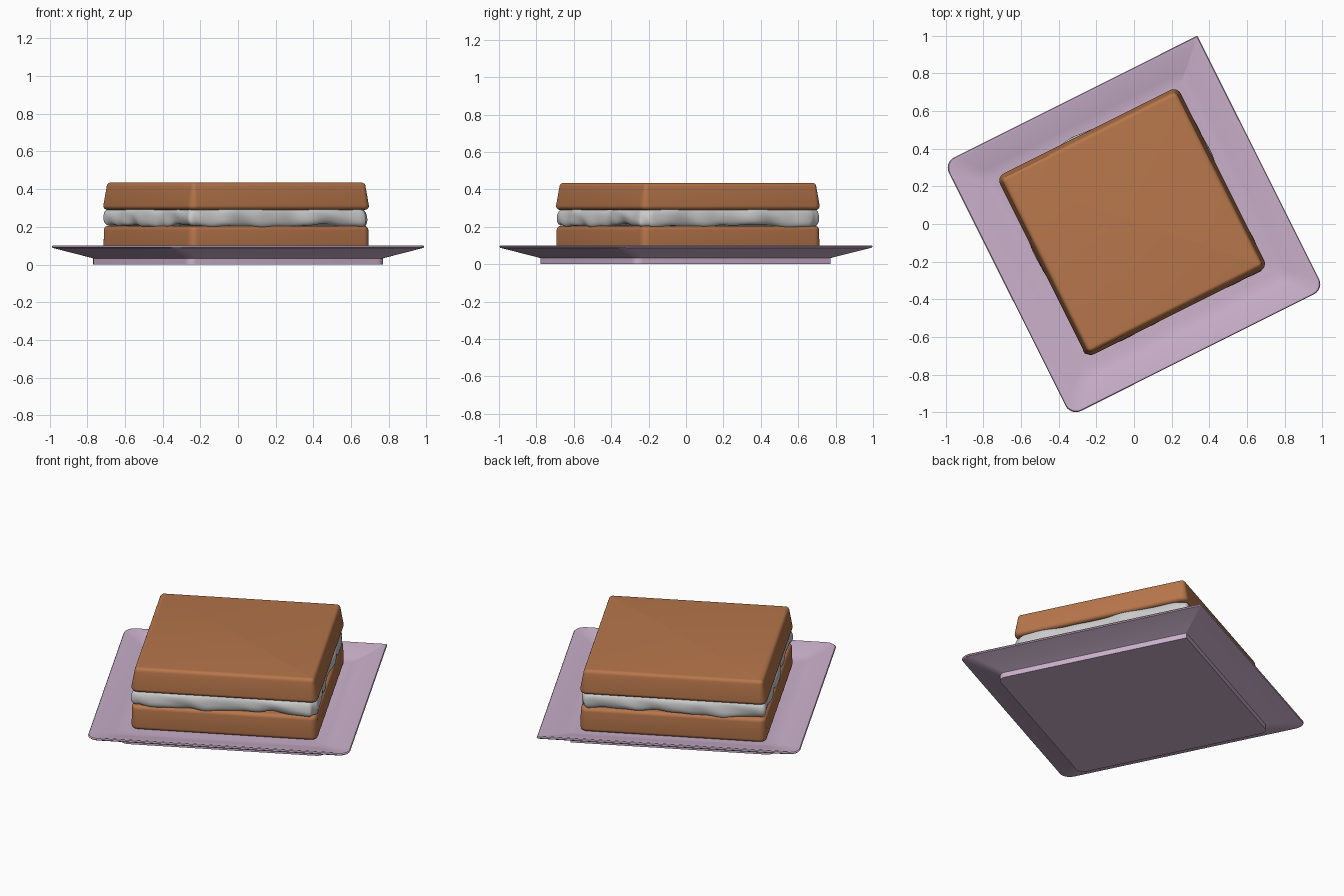
import bpy, bmesh, math

if "Cube" in bpy.data.objects:
    bpy.data.objects.remove(bpy.data.objects["Cube"])

ANGLE = math.radians(26.6)


def material(name, color):
    m = bpy.data.materials.new(name)
    m.diffuse_color = color
    m.use_nodes = True
    m.node_tree.nodes["Principled BSDF"].inputs["Base Color"].default_value = m.diffuse_color
    return m


def ring(half, radii, arc=6, side=1):
    """Rounded square outline, counter-clockwise; one radius per corner."""
    pts = []
    for k, r in enumerate(radii):
        a0 = k * math.pi / 2
        sx, sy = [(1, 1), (-1, 1), (-1, -1), (1, -1)][k]
        cx, cy = sx * (half - r), sy * (half - r)
        corner = [(cx + r * math.cos(a0 + i / arc * math.pi / 2),
                   cy + r * math.sin(a0 + i / arc * math.pi / 2)) for i in range(arc + 1)]
        pts += corner
        # extra samples along the straight side to the next corner
        nx, ny = [(1, 1), (-1, 1), (-1, -1), (1, -1)][(k + 1) % 4]
        rn, a1 = radii[(k + 1) % 4], a0 + math.pi / 2
        end = (nx * (half - rn) + rn * math.cos(a1), ny * (half - rn) + rn * math.sin(a1))
        s = corner[-1]
        for i in range(1, side):
            t = i / side
            pts.append((s[0] + (end[0] - s[0]) * t, s[1] + (end[1] - s[1]) * t))
    return pts


def loft(name, rings, center, mat=None, smooth=35):
    """Skin stacked rings of 3D points (bottom to top) and cap both ends."""
    bm = bmesh.new()
    loops = [[bm.verts.new(p) for p in r] for r in rings]
    n = len(loops[0])
    for a, b in zip(loops, loops[1:]):
        for i in range(n):
            j = (i + 1) % n
            bm.faces.new((a[i], a[j], b[j], b[i]))
    bm.faces.new(loops[0][::-1])
    bm.faces.new(loops[-1])
    bmesh.ops.recalc_face_normals(bm, faces=bm.faces)
    me = bpy.data.meshes.new(name)
    bm.to_mesh(me)
    bm.free()
    ob = bpy.data.objects.new(name, me)
    bpy.context.collection.objects.link(ob)
    ob.location = (center[0], center[1], 0)
    ob.rotation_euler.z = ANGLE
    if mat:
        me.materials.append(mat)
    bpy.ops.object.select_all(action='DESELECT')
    ob.select_set(True)
    bpy.context.view_layer.objects.active = ob
    bpy.ops.object.shade_smooth_by_angle(angle=math.radians(smooth))
    return ob


lilac = material("lilac", (0.60, 0.44, 0.60, 1))
brown = material("biscuit_brown", (0.47, 0.18, 0.07, 1))

# Plate: stepped foot, flared rim, shallow well; one corner is sharp
plate_profile = [(0.584, 0.0), (0.584, 0.032), (0.590, 0.035), (0.748, 0.088),
                 (0.752, 0.094), (0.748, 0.100), (0.735, 0.100), (0.62, 0.064), (0.57, 0.057)]
plate_rings = []
for h, z in plate_profile:
    r = 0.06 if h > 0.7 else 0.045
    plate_rings.append([(x, y, z) for x, y in ring(h, (0.003, r, r, r))])
loft("plate", plate_rings, (0, -0.01), lilac, 25)


# Biscuits: rounded square slabs with soft edges
def biscuit(name, z0, z1, h0, h1, fillet):
    prof = []
    for i in range(6):
        a = i / 5 * math.pi / 2
        prof.append((h0 - fillet * (1 - math.sin(a)), z0 + fillet * (1 - math.cos(a))))
    for i in range(6):
        a = i / 5 * math.pi / 2
        prof.append((h1 - fillet * (1 - math.cos(a)), z1 - fillet * (1 - math.sin(a))))
    rings = []
    for h, z in prof:
        r = max(0.012, 0.042 - (max(h0, h1) - h))
        rings.append([(x, y, z) for x, y in ring(h, (r,) * 4)])
    loft(name, rings, (-0.01, 0.01), brown)


biscuit("bottom_biscuit", 0.057, 0.205, 0.535, 0.533, 0.022)
biscuit("top_biscuit", 0.290, 0.435, 0.536, 0.518, 0.022)


# Cream filling: bulging layer with an uneven, sagging lower edge
def wave(t, seed):
    a = 2 * math.pi * t
    return (math.sin(5 * a + seed) + 0.8 * math.sin(9 * a + 2.1 * seed)
            + 0.6 * math.sin(17 * a + 3.7 * seed) + 0.4 * math.sin(29 * a + seed)) / 2.8


cream_rings = []
STEPS = 14
for k in range(STEPS + 1):
    a = -math.pi / 2 + math.pi * k / STEPS
    low = max(0.0, -math.sin(a))
    base = ring(0.528, (0.045,) * 4, 8, 44)
    n = len(base)
    pts = []
    for i, (x, y) in enumerate(base):
        t = i / n
        sag = 0.5 + 0.5 * wave(t, 1.3)
        bulge = 0.004 + 0.016 * wave(t, 2.6) + 0.006 * wave(t, 5 + 0.8 * math.sin(a))
        bulge += 0.010 * low * (sag - 0.4)
        off = bulge - 0.035 * (1 - max(0.0, math.cos(a)) ** 0.6)
        bottom = 0.218 - 0.030 * sag
        mid, hh = (0.294 + bottom) / 2, (0.294 - bottom) / 2
        s = 1 + off / 0.528
        pts.append((x * s, y * s, mid + hh * math.sin(a)))
    cream_rings.append(pts)
# close the layer inward, under the top biscuit and onto the bottom one
inner = ring(0.44, (0.04,) * 4, 8, 44)
cream_rings.insert(0, [(x, y, 0.204) for x, y in inner])
cream_rings.append([(x, y, 0.294) for x, y in inner])
loft("cream_filling", cream_rings, (-0.01, 0.01), None, 60)
